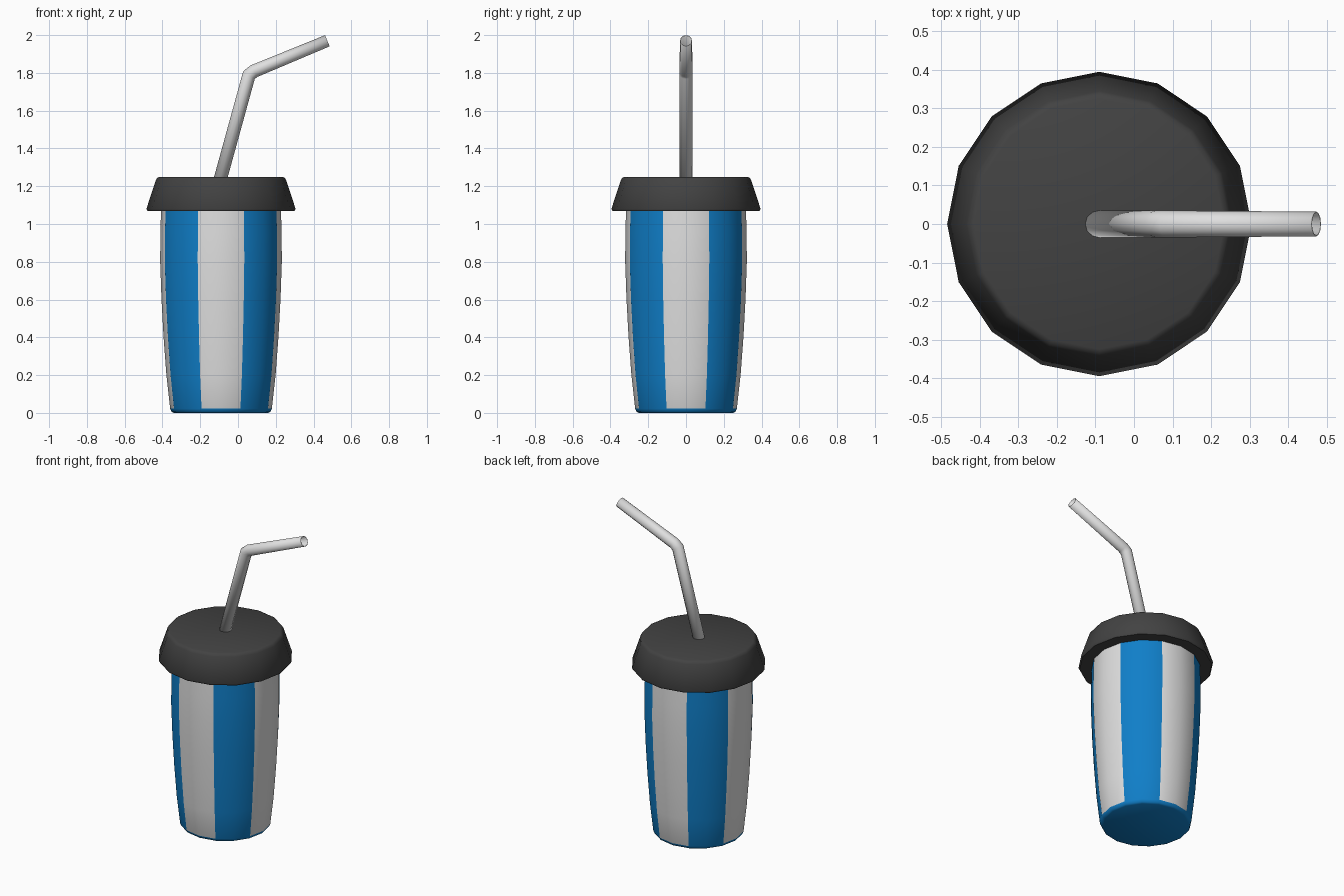
import bpy, bmesh, math
from mathutils import Vector

if "Cube" in bpy.data.objects:
    bpy.data.objects.remove(bpy.data.objects["Cube"])

CX = -0.09   # cup axis
SIDES = 16


def material(name, rgb):
    m = bpy.data.materials.new(name)
    m.diffuse_color = (*rgb, 1)
    m.use_nodes = True
    m.node_tree.nodes["Principled BSDF"].inputs["Base Color"].default_value = m.diffuse_color
    return m


blue = material("blue", (0.005, 0.21, 0.58))
white = material("pale grey", (0.74, 0.74, 0.74))
dark = material("charcoal", (0.055, 0.055, 0.055))


def finish(name, bm, mats, angle):
    bmesh.ops.recalc_face_normals(bm, faces=bm.faces)
    me = bpy.data.meshes.new(name)
    bm.to_mesh(me)
    bm.free()
    for m in mats:
        me.materials.append(m)
    ob = bpy.data.objects.new(name, me)
    bpy.context.collection.objects.link(ob)
    bpy.ops.object.select_all(action='DESELECT')
    ob.select_set(True)
    bpy.context.view_layer.objects.active = ob
    bpy.ops.object.shade_smooth_by_angle(angle=math.radians(angle))
    return ob


def bridge(bm, rings):
    for a, b in zip(rings, rings[1:]):
        n = len(a)
        for i in range(n):
            j = (i + 1) % n
            bm.faces.new((a[i], a[j], b[j], b[i]))


def lathe(profile):
    bm = bmesh.new()
    rings = []
    for r, z in profile:
        rings.append([bm.verts.new((CX + r * math.cos(t), r * math.sin(t), z))
                      for t in (2 * math.pi * i / SIDES for i in range(SIDES))])
    bridge(bm, rings)
    bm.faces.new(rings[0])
    bm.faces.new(rings[-1])
    return bm


# Cup: vertical stripes 45 degrees wide, blue base
bm = lathe([(0.25, 0), (0.262, 0.006), (0.269, 0.022), (0.289, 0.2), (0.304, 0.4),
            (0.315, 0.6), (0.322, 0.8), (0.321, 0.95), (0.317, 1.09)])
for f in bm.faces:
    c = f.calc_center_median()
    stripe = round(math.degrees(math.atan2(c.y, c.x - CX)) / 45)
    f.material_index = 1 if c.z > 0.02 and stripe % 2 == 0 else 0
finish("cup", bm, [blue, white], 50)

# Lid: flared cap with softened top edge
finish("lid", lathe([(0.30, 1.068), (0.388, 1.068), (0.395, 1.08),
                     (0.345, 1.232), (0.338, 1.244), (0.325, 1.25)]), [dark], 50)

# Bent straw: open tube swept along a path in the xz plane
path = [Vector(p) for p in ((-0.104, 0, 1.20), (0.058, 0, 1.788),
                            (0.084, 0, 1.809), (0.473, 0, 1.97))]
bm = bmesh.new()
rings = []
for i, p in enumerate(path):
    d_in = (p - path[i - 1]).normalized() if i else None
    d_out = (path[i + 1] - p).normalized() if i < len(path) - 1 else None
    d_in, d_out = d_in or d_out, d_out or d_in
    d = (d_in + d_out).normalized()
    side = Vector((d.z, 0, -d.x))
    r = 0.035 if i < 3 else 0.032
    stretch = 1 / d.dot(d_in)
    rings.append([bm.verts.new(p + r * (side * stretch * math.cos(t) + Vector((0, 1, 0)) * math.sin(t)))
                  for t in (2 * math.pi * k / 12 for k in range(12))])
bridge(bm, rings)
straw = finish("straw", bm, [white], 50)
wall = straw.modifiers.new("wall", 'SOLIDIFY')
wall.thickness = 0.003
wall.offset = -1
